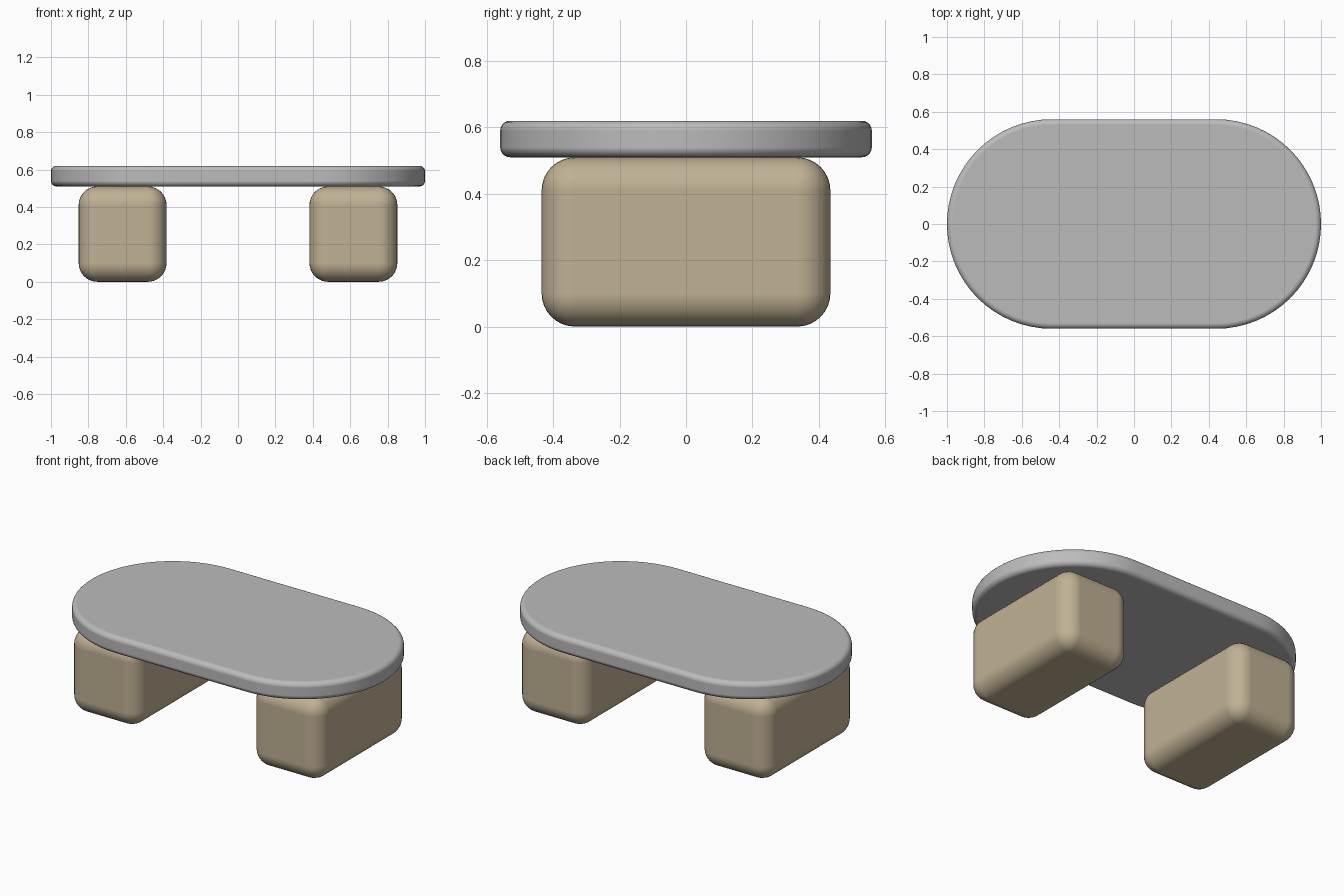
import bpy, bmesh, math

cube = bpy.data.objects.get("Cube")
if cube:
    bpy.data.objects.remove(cube, do_unlink=True)


def make_material(name, rgb):
    mat = bpy.data.materials.new(name)
    mat.use_nodes = True
    mat.diffuse_color = (*rgb, 1)
    mat.node_tree.nodes["Principled BSDF"].inputs["Base Color"].default_value = (*rgb, 1)
    return mat


def finish(name, bm, mat, bevel, segments):
    """Turn a bmesh into a smooth object with rounded edges."""
    bmesh.ops.recalc_face_normals(bm, faces=bm.faces)
    mesh = bpy.data.meshes.new(name)
    bm.to_mesh(mesh)
    bm.free()
    mesh.materials.append(mat)
    mesh.polygons.foreach_set("use_smooth", [True] * len(mesh.polygons))
    obj = bpy.data.objects.new(name, mesh)
    bpy.context.collection.objects.link(obj)
    mod = obj.modifiers.new("Rounded edges", "BEVEL")
    mod.width = bevel
    mod.segments = segments
    mod.limit_method = "ANGLE"
    mod.angle_limit = math.radians(40)
    mod.harden_normals = True
    return obj


grey = make_material("stone grey", (0.50, 0.50, 0.50))
tan = make_material("warm tan", (0.53, 0.44, 0.295))

# Tabletop: a slab with half-round ends
radius, straight, underside, top = 0.56, 0.44, 0.51, 0.62
steps = 32
bm = bmesh.new()
outline = []
for side in (1, -1):
    for i in range(steps + 1):
        a = math.pi * (i / steps - 0.5)
        outline.append(bm.verts.new((side * (straight + radius * math.cos(a)),
                                     side * radius * math.sin(a), underside)))
face = bm.faces.new(outline)
slab = bmesh.ops.extrude_face_region(bm, geom=[face])
bmesh.ops.translate(bm, vec=(0, 0, top - underside),
                    verts=[v for v in slab["geom"] if isinstance(v, bmesh.types.BMVert)])
finish("tabletop", bm, grey, 0.03, 5)

# Two rounded block legs
size = (0.47, 0.87, underside)
for name, side in (("left_leg", 1), ("right_leg", -1)):
    bm = bmesh.new()
    bmesh.ops.create_cube(bm, size=1)
    bmesh.ops.scale(bm, vec=size, verts=bm.verts)
    bmesh.ops.translate(bm, vec=(side * 0.617, 0, size[2] / 2), verts=bm.verts)
    finish(name, bm, tan, 0.1, 8)
